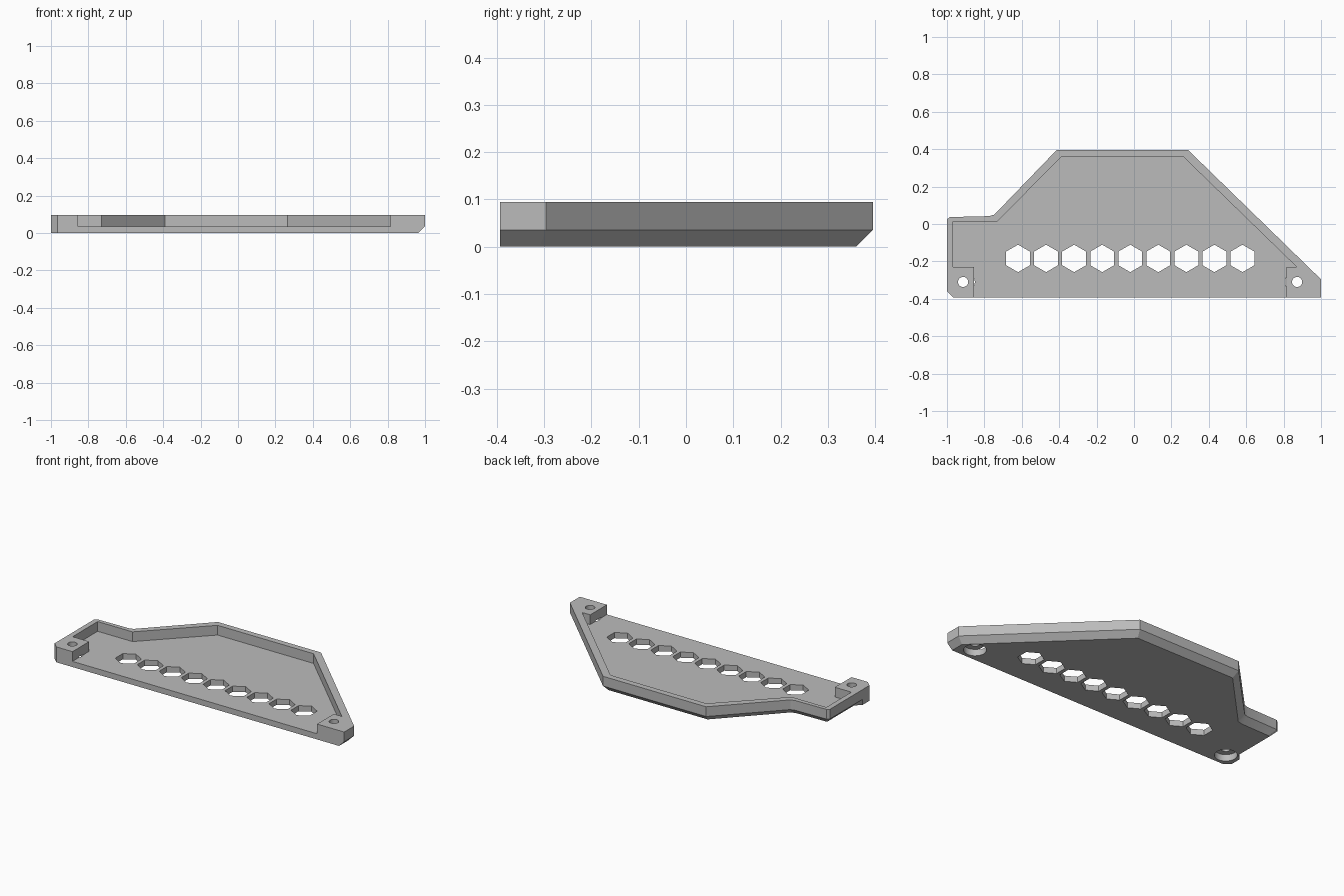
import bpy, bmesh, math

cube = bpy.data.objects.get("Cube")
if cube:
    bpy.data.objects.remove(cube, do_unlink=True)

grey = bpy.data.materials.new("plain_grey")
grey.use_nodes = True
grey.diffuse_color = (0.5, 0.5, 0.5, 1)
grey.node_tree.nodes["Principled BSDF"].inputs["Base Color"].default_value = (0.5, 0.5, 0.5, 1)

HEIGHT, FLOOR = 0.095, 0.035


def loft(name, rings):
    """Closed solid through matching rings given as (outline, z)."""
    bm = bmesh.new()
    loops = [[bm.verts.new((x, y, z)) for x, y in pts] for pts, z in rings]
    n = len(loops[0])
    for low, high in zip(loops, loops[1:]):
        for i in range(n):
            j = (i + 1) % n
            bm.faces.new((low[i], low[j], high[j], high[i]))
    bm.faces.new(loops[0][::-1])
    bm.faces.new(loops[-1])
    bmesh.ops.recalc_face_normals(bm, faces=bm.faces)
    mesh = bpy.data.meshes.new(name)
    bm.to_mesh(mesh)
    bm.free()
    mesh.materials.append(grey)
    obj = bpy.data.objects.new(name, mesh)
    bpy.context.collection.objects.link(obj)
    return obj


def ring(x, y, r, sides, turn=0.0):
    return [(x + r * math.cos(turn + math.tau * i / sides),
             y + r * math.sin(turn + math.tau * i / sides)) for i in range(sides)]


# Outer outline, and the smaller underside that gives the lower chamfer
outer = [(-0.965, -0.393), (1, -0.393), (1, -0.296), (0.29, 0.395), (-0.414, 0.395),
         (-0.747, 0.05), (-0.775, 0.042), (-0.985, 0.037), (-1, 0.025),
         (-1, -0.26), (-1, -0.295), (-1, -0.36)]
under = [(-0.965, -0.393), (0.965, -0.393), (0.965, -0.31), (0.275, 0.36), (-0.4, 0.36),
         (-0.73, 0.015), (-0.765, 0.007), (-0.955, 0.003), (-0.965, -0.005),
         (-0.965, -0.26), (-1, -0.295), (-1, -0.36)]
tray = loft("tray", [(under, 0), (outer, FLOOR), (outer, HEIGHT)])

# Pocket that leaves the rim and the two corner blocks, open to the front
pocket = [(-0.968, -0.23), (-0.855, -0.23), (-0.855, -0.5), (0.815, -0.5), (0.815, -0.23),
          (0.87, -0.23), (0.265, 0.358), (-0.39, 0.358), (-0.73, 0.014), (-0.968, 0.014)]
cutters = [loft("pocket_cutter", [(pocket, FLOOR), (pocket, 0.2)])]

# Row of hexagonal openings
for i in range(9):
    hexagon = ring(-0.62 + 0.15 * i, -0.184, 0.0735, 6, math.pi / 6)
    cutters.append(loft("hexagon_cutter", [(hexagon, -0.1), (hexagon, 0.07)]))

# Screw holes with wider recesses underneath
for x in (-0.914, 0.872):
    for r, top in ((0.027, 0.2), (0.063, 0.04)):
        circle = ring(x, -0.31, r, 32)
        cutters.append(loft("screw_cutter", [(circle, -0.1), (circle, top)]))

bpy.context.view_layer.objects.active = tray
for cutter in cutters:
    mod = tray.modifiers.new("cut", "BOOLEAN")
    mod.operation = "DIFFERENCE"
    mod.solver = "EXACT"
    mod.object = cutter
    bpy.ops.object.modifier_apply(modifier=mod.name)
    bpy.data.objects.remove(cutter, do_unlink=True)

bpy.ops.object.select_all(action="DESELECT")
tray.select_set(True)
bpy.ops.object.shade_smooth_by_angle(angle=math.radians(20))
